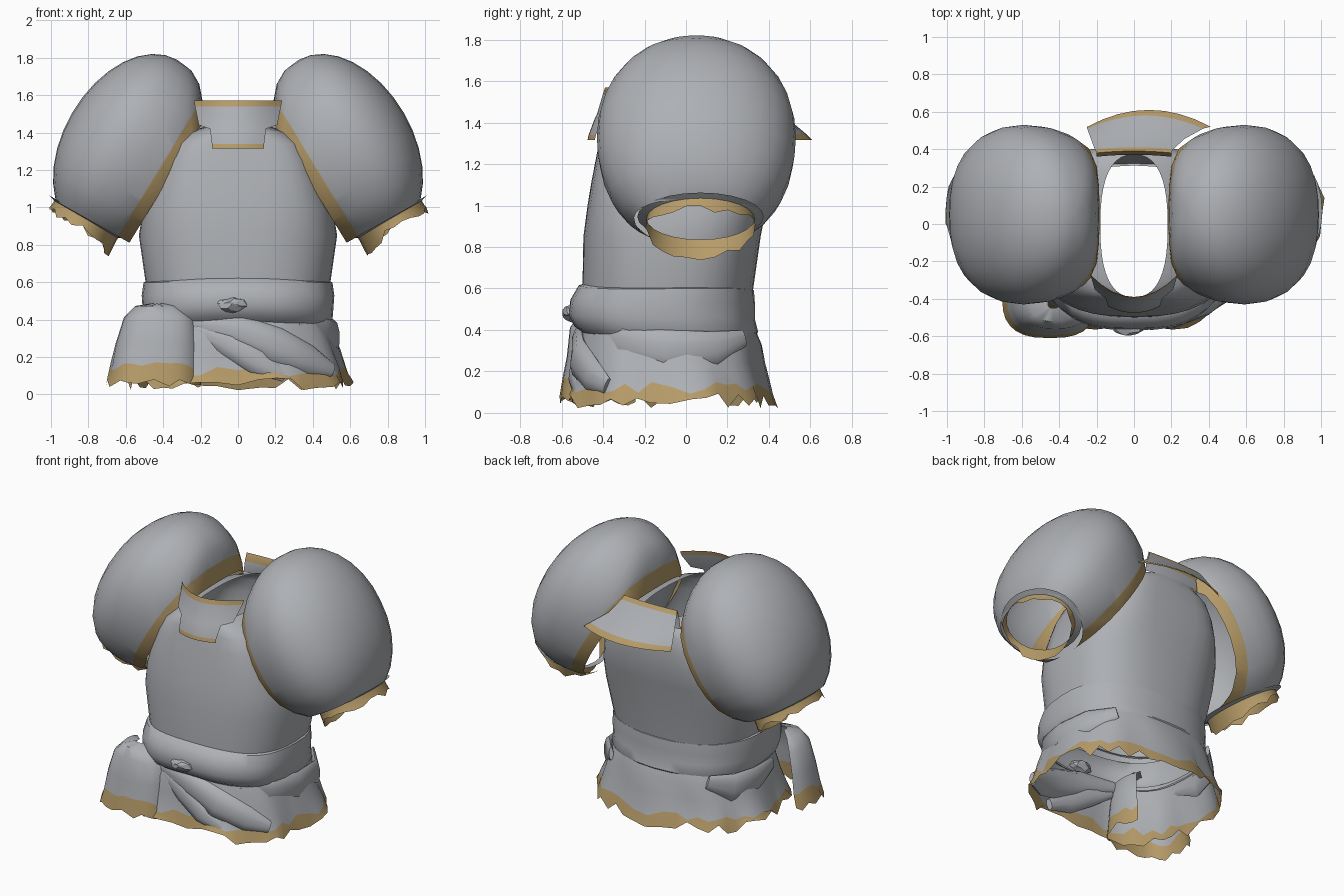
import bpy, bmesh, math, random
from mathutils import Vector, Matrix

random.seed(4)
if "Cube" in bpy.data.objects:
    bpy.data.objects.remove(bpy.data.objects["Cube"])


def material(name, rgb):
    m = bpy.data.materials.new(name)
    m.use_nodes = True
    m.diffuse_color = (*rgb, 1)
    m.node_tree.nodes["Principled BSDF"].inputs["Base Color"].default_value = (*rgb, 1)
    return m


CLOTH = material("grey cloth", (0.42, 0.435, 0.46))
TRIM = material("tan trim", (0.47, 0.33, 0.14))


def finish(name, bm, angle=45):
    bmesh.ops.recalc_face_normals(bm, faces=bm.faces)
    mesh = bpy.data.meshes.new(name)
    bm.to_mesh(mesh)
    bm.free()
    mesh.materials.append(CLOTH)
    mesh.materials.append(TRIM)
    ob = bpy.data.objects.new(name, mesh)
    bpy.context.collection.objects.link(ob)
    bpy.ops.object.select_all(action='DESELECT')
    ob.select_set(True)
    bpy.context.view_layer.objects.active = ob
    bpy.ops.object.shade_smooth_by_angle(angle=math.radians(angle))


def loft(name, rings, trim_rows=(), closed=True, caps=False):
    """Skin a list of point rows; the listed rows of faces get the trim colour."""
    bm = bmesh.new()
    rows = [[bm.verts.new(p) for p in ring] for ring in rings]
    n = len(rows[0])
    for r, (a, b) in enumerate(zip(rows, rows[1:])):
        for i in range(n if closed else n - 1):
            j = (i + 1) % n
            f = bm.faces.new((a[i], a[j], b[j], b[i]))
            f.material_index = int(r in trim_rows)
    if caps:
        bm.faces.new(rows[0])
        bm.faces.new(rows[-1])
    finish(name, bm)


def power(c, e):
    return math.copysign(abs(c) ** e, c)


def ring(z, rx, front, back, n=40, e=0.8, cx=0.0, ripple=0.0, jag=0.0, turn=0.0):
    """Rounded-box outline at height z, with optional ripples and a ragged edge."""
    cy, ry = (front + back) / 2, (back - front) / 2
    pts = []
    for i in range(n):
        t = math.tau * i / n
        k = 1 + ripple * (math.sin(9 * t + turn) + 0.6 * math.sin(5 * t - turn))
        pts.append((cx + rx * k * power(math.cos(t), e),
                    cy + ry * k * power(math.sin(t), e),
                    max(0, z + random.uniform(-jag, jag))))
    return pts


# Body of the tunic, boxier at the chest
body = [(0.57, 0.49, -0.50, 0.32, 0.8), (0.85, 0.53, -0.495, 0.36, 0.75),
        (1.0, 0.505, -0.475, 0.39, 0.65), (1.12, 0.455, -0.455, 0.41, 0.55),
        (1.25, 0.405, -0.43, 0.41, 0.5), (1.34, 0.36, -0.41, 0.40, 0.5),
        (1.40, 0.28, -0.40, 0.39, 0.6), (1.43, 0.18, -0.39, 0.37, 0.8)]
loft("tunic_body", [ring(z, rx, f, b, e=e) for z, rx, f, b, e in body])

# Ragged skirt
skirt = [ring(0.40, 0.49, -0.50, 0.335, 48),
         ring(0.33, 0.51, -0.52, 0.36, 48, ripple=0.01, turn=0.8),
         ring(0.24, 0.54, -0.53, 0.37, 48, ripple=0.018, turn=0.4),
         ring(0.12, 0.58, -0.55, 0.40, 48, ripple=0.025, jag=0.03),
         ring(0.06, 0.60, -0.57, 0.42, 48, ripple=0.03, jag=0.04)]
loft("ragged_skirt", skirt, trim_rows=(3,))

# Wrapped sash and its knot
sash = [(0.61, 0.48, -0.49, 0.31), (0.60, 0.505, -0.52, 0.325), (0.53, 0.515, -0.56, 0.33),
        (0.46, 0.51, -0.57, 0.33), (0.40, 0.505, -0.54, 0.345), (0.36, 0.48, -0.48, 0.32)]
loft("waist_sash", [[(x, y, z - 0.03 * y * math.cos(4 * x)) for x, y, z in ring(*r, ripple=0.004)]
                    for r in sash])
bm = bmesh.new()
bmesh.ops.create_icosphere(bm, subdivisions=2, radius=1, matrix=Matrix.Translation(
    (-0.03, -0.55, 0.48)) @ Matrix.Diagonal((0.08, 0.05, 0.04, 1)))
for v in bm.verts:
    v.co += Vector([random.uniform(-0.008, 0.008) for _ in range(3)])
finish("sash_knot", bm, 20)


def fold(name, points, width, depth):
    """Tapered cloth fold running along a path, wide in z and shallow outward."""
    path = [Vector(p) for p in points]
    rings = []
    for k, p in enumerate(path):
        along = (path[min(k + 1, len(path) - 1)] - path[max(k - 1, 0)]).normalized()
        out = Vector((p.x, p.y, 0)).normalized()
        side = along.cross(out).normalized()
        s = 0.25 + 0.75 * math.sin(math.pi * (k + 0.3) / (len(path) - 0.4))
        rings.append([p + s * (side * width * math.cos(a) + out * depth * math.sin(a))
                      for a in [math.tau * i / 10 for i in range(10)]])
    loft(name, rings, caps=True)


# Draped folds
fold("front_fold_upper", [(-0.24, -0.47, 0.38), (0, -0.51, 0.34), (0.2, -0.51, 0.26),
                          (0.38, -0.45, 0.18), (0.5, -0.38, 0.13)], 0.10, 0.05)
fold("front_fold_lower", [(-0.22, -0.48, 0.34), (-0.05, -0.51, 0.27), (0.1, -0.53, 0.18),
                          (0.25, -0.52, 0.10)], 0.08, 0.04)
fold("left_hip_fold", [(0.32, -0.43, 0.38), (0.45, -0.31, 0.34), (0.51, -0.1, 0.30),
                       (0.49, 0.14, 0.31), (0.37, 0.28, 0.36)], 0.10, 0.035)
fold("right_hip_fold", [(-0.51, -0.2, 0.35), (-0.52, 0.0, 0.31), (-0.47, 0.17, 0.31),
                        (-0.36, 0.28, 0.36)], 0.10, 0.03)

# Hanging bundle of cloth on the right hip, open towards the skirt
bundle = [(0.485, 0.03, -0.45, -0.40, -0.43), (0.47, 0.12, -0.52, -0.30, -0.43),
          (0.41, 0.19, -0.56, -0.24, -0.42), (0.27, 0.225, -0.575, -0.21, -0.43),
          (0.15, 0.24, -0.595, -0.19, -0.44), (0.06, 0.255, -0.61, -0.18, -0.45)]
rows = [ring(z, rx, f, b, 28, 0.75, cx, jag=0.025 if z < 0.2 else 0.004)
        for z, rx, f, b, cx in bundle]
loft("hip_bundle", [row[11:] + row[:4] for row in rows], trim_rows=(4,), closed=False)

# Puffed sleeves with trimmed armholes and ragged cuffs
CENTRE = Vector((0.59, 0.05, 1.33))
LONG = Vector((-0.5, 0, 0.866))
WIDE = Vector((0.866, 0, 0.5))
DEEP = Vector((0, 1, 0))
HOLE, HOLE_N = Vector((0.41, 0, 1.09)), Vector((-0.85, 0, -0.52)).normalized()
CUFF, CUFF_N = Vector((0.81, 0.07, 0.94)), Vector((0.49, 0, -0.87)).normalized()


def puff(p):
    """Turn a point of a unit ball into a full sleeve that flattens beside the neck."""
    k = 2.1 + 0.4 * max(0, -p.z)
    p = p * (math.hypot(p.x, p.z) ** k + abs(p.y) ** k) ** (-1 / k)
    q = (CENTRE + WIDE * p.x * (0.345 if p.x > 0 else 0.5) + DEEP * p.y * 0.48
         + LONG * p.z * 0.53)
    if q.x < 0.3:
        q.x = 0.3 - 0.125 * math.tanh((0.3 - q.x) / 0.125)
    return q


for side, s in (("left", 1), ("right", -1)):
    flip = Matrix.Diagonal((s, 1, 1, 1))
    bm = bmesh.new()
    bmesh.ops.create_uvsphere(bm, u_segments=28, v_segments=16, radius=1)
    for v in bm.verts:
        v.co = puff(v.co)
    for co, no, cut in ((HOLE, HOLE_N, True), (HOLE - HOLE_N * 0.07, HOLE_N, False),
                        (CUFF, CUFF_N, True)):
        bmesh.ops.bisect_plane(bm, geom=bm.verts[:] + bm.edges[:] + bm.faces[:],
                               plane_co=co, plane_no=no, clear_outer=cut)
    for f in bm.faces:
        f.material_index = int((f.calc_center_median() - HOLE).dot(HOLE_N) > -0.07)
    bm.transform(flip)
    finish(side + "_sleeve", bm)

    cuff = []
    for length, flare, jag in ((-0.01, 1.22, 0), (0.005, 1.04, 0), (0.035, 1.04, 0.008),
                               (0.08, 1.06, 0.022)):
        row = []
        for i in range(24):
            a = math.tau * i / 24
            reach = length * (0.65 + 0.35 * abs(math.cos(a)) - 0.25 * math.cos(a))
            row.append(flip @ (CUFF + WIDE * 0.19 * flare * math.cos(a)
                               + DEEP * 0.25 * flare * math.sin(a)
                               + CUFF_N * (reach + random.uniform(-jag, jag))))
        cuff.append(row)
    loft(side + "_cuff", cuff, trim_rows=(1, 2))


def collar(name, rows, trim_rows):
    """Curved band; each row gives height, half width, middle y, end y and x shift."""
    steps = [i / 4 - 1 for i in range(9)]
    loft(name, [[(dx + w * t, mid + (end - mid) * t * t, z) for t in steps]
                for z, w, mid, end, dx in rows], trim_rows, closed=False)


# Standing front collar and spread back collar
collar("front_collar", [(1.57, 0.235, -0.39, -0.27, 0), (1.54, 0.23, -0.40, -0.28, 0),
                        (1.44, 0.21, -0.43, -0.35, 0), (1.42, 0.15, -0.44, -0.40, 0),
                        (1.34, 0.14, -0.47, -0.435, 0), (1.315, 0.14, -0.475, -0.44, 0)], (0, 4))
collar("back_collar", [(1.53, 0.20, 0.39, 0.38, 0), (1.505, 0.21, 0.41, 0.40, 0),
                       (1.42, 0.25, 0.49, 0.455, 0.02), (1.345, 0.31, 0.58, 0.51, 0.06),
                       (1.315, 0.33, 0.61, 0.52, 0.08)], (0, 3))
collar("back_neck_band", [(1.53, 0.20, 0.39, 0.38, 0), (1.48, 0.20, 0.37, 0.36, 0),
                          (1.40, 0.21, 0.39, 0.36, 0)], (0,))
